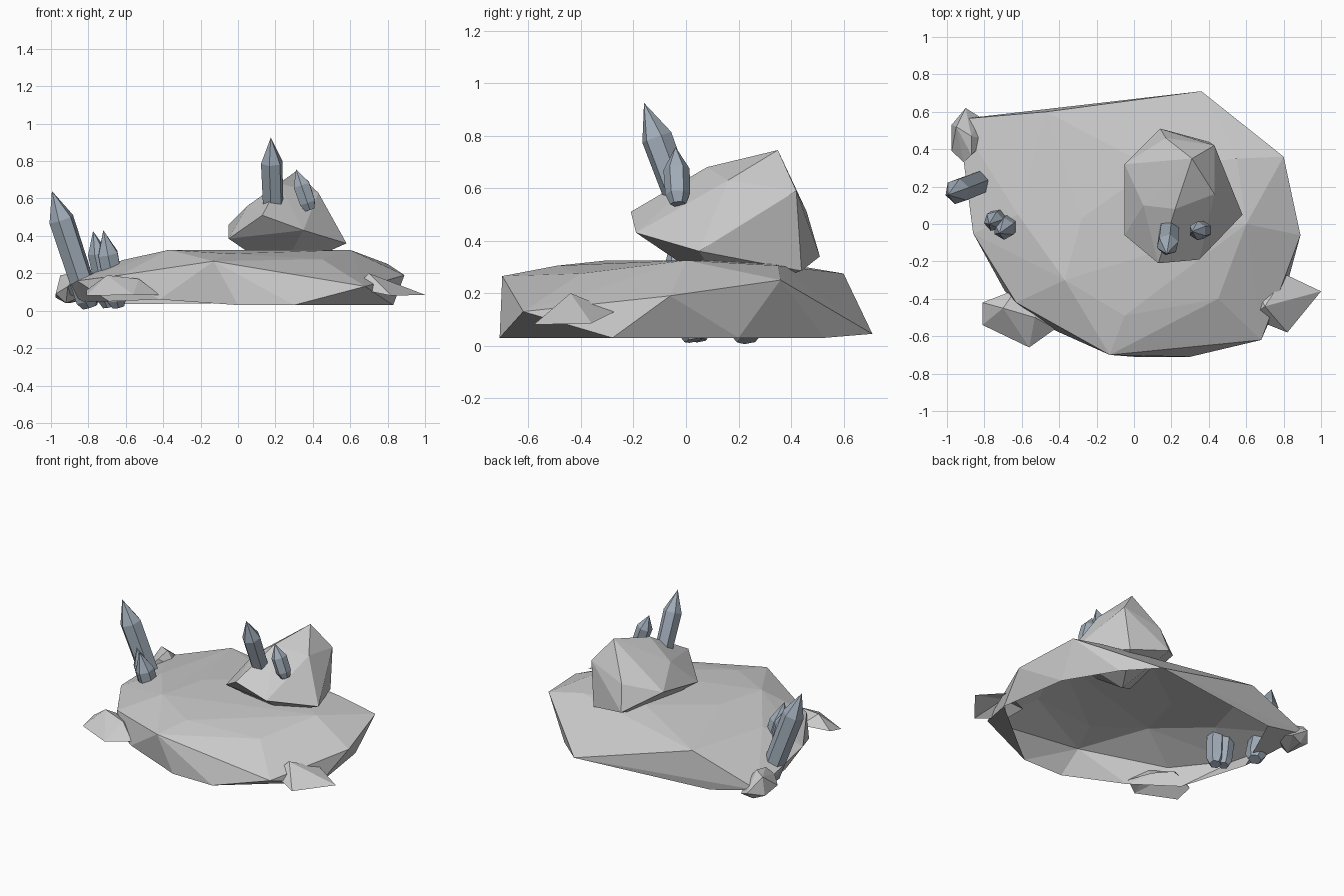
import bpy, bmesh, math
from mathutils import Vector

if "Cube" in bpy.data.objects:
    bpy.data.objects.remove(bpy.data.objects["Cube"])


def finish(bm, name, mat=None):
    bmesh.ops.recalc_face_normals(bm, faces=bm.faces)
    me = bpy.data.meshes.new(name)
    bm.to_mesh(me)
    bm.free()
    ob = bpy.data.objects.new(name, me)
    bpy.context.collection.objects.link(ob)
    if mat:
        me.materials.append(mat)
    return ob


def rock(name, pts, open_below=None):
    """Faceted stone: hull around its corners, optionally left open underneath."""
    bm = bmesh.new()
    for p in pts:
        bm.verts.new(p)
    bmesh.ops.convex_hull(bm, input=bm.verts[:])
    loose = [v for v in bm.verts if not v.link_faces]
    bmesh.ops.delete(bm, geom=loose, context='VERTS')
    bmesh.ops.recalc_face_normals(bm, faces=bm.faces)
    if open_below is not None:
        bottom = [f for f in bm.faces if f.normal.z < -0.5
                  and all(v.co.z < open_below for v in f.verts)]
        bmesh.ops.delete(bm, geom=bottom, context='FACES')
    return finish(bm, name)


def crystal(name, base, tip, r, cap, turn=0.0):
    """Six-sided prism from base to tip with a pointed cap and a chamfered foot."""
    base, tip = Vector(base), Vector(tip)
    axis = (tip - base).normalized()
    length = (tip - base).length
    u = axis.cross(Vector((0, 1, 0))).normalized()
    w = axis.cross(u)
    bm = bmesh.new()
    rings = []
    for d, k in ((0, 0.6), (0.04, 0.95), (length - cap, 1.0)):
        ring = []
        for i in range(6):
            a = turn + i * math.tau / 6
            ring.append(bm.verts.new(base + axis * d + (u * math.cos(a) + w * math.sin(a)) * r * k))
        rings.append(ring)
    top = bm.verts.new(tip)
    bm.faces.new(rings[0])
    for i in range(6):
        j = (i + 1) % 6
        for lo, hi in zip(rings, rings[1:]):
            bm.faces.new((lo[i], lo[j], hi[j], hi[i]))
        bm.faces.new((rings[-1][i], rings[-1][j], top))
    return finish(bm, name, crystal_mat)


crystal_mat = bpy.data.materials.new("crystal")
crystal_mat.diffuse_color = (0.36, 0.42, 0.49, 1)
crystal_mat.use_nodes = True
crystal_mat.node_tree.nodes["Principled BSDF"].inputs["Base Color"].default_value = crystal_mat.diffuse_color

# Broad slab, hollow from below
rock("slab", [
    # foot
    (0, -.71, .03), (.30, -.71, .03), (.83, -.28, .03), (.76, .2, .03),
    (.56, .53, .03), (.36, .71, .045), (-.60, .59, .035), (-.83, .1, .05),
    (-.69, -.36, .05), (-.42, -.57, .06),
    # shoulder
    (-.13, -.70, .265), (.68, -.62, .13), (.89, -.06, .19), (.80, .36, .25),
    (-.47, .60, .275), (-.94, .56, .11), (-.88, .2, .14), (-.86, -.05, .16), (-.63, -.42, .19),
    # top
    (-.37, -.30, .325), (-.05, -.49, .305), (.45, -.40, .275), (.60, 0, .325), (.55, .35, .305),
    (-.28, .03, .325), (-.62, .05, .27), (.1, .3, .325),
], open_below=0.07)

# Boulder resting on the slab
rock("boulder", [
    (.31, .35, .745), (.22, .08, .68), (.43, .16, .63), (.43, .42, .59), (.17, .46, .51),
    (.14, .51, .34), (-.05, .32, .46), (-.05, -.06, .385), (.13, -.21, .51), (.35, -.19, .43),
    (.58, .05, .36), (.51, .21, .47), (.40, .44, .285), (.05, .10, .56), (.22, .15, .20),
])

# Small stones around the edge
rock("left_back_stone", [
    (-.975, .53, .07), (-.975, .39, .09), (-.90, .62, .10), (-.82, .57, .06), (-.95, .52, .19),
    (-.87, .47, .20), (-.91, .33, .13), (-.87, .37, .18), (-.92, .40, .04), (-.90, .55, .04),
    (-.78, .45, .10),
])
rock("left_front_stone", [
    (-.81, -.42, .11), (-.81, -.54, .08), (-.56, -.66, .085), (-.42, -.56, .085),
    (-.63, -.35, .13), (-.70, -.45, .19), (-.53, -.50, .17), (-.50, -.42, .10),
], open_below=0.14)
rock("right_front_stone", [
    (1.0, -.36, .085), (.82, -.58, .08), (.62, -.50, .12), (.70, -.44, .20),
    (.81, -.27, .13), (.64, -.32, .10),
], open_below=0.14)

# Crystals: name, base, tip, radius, cap length, twist
for spec in (
    ("tall_left_crystal", (-.79, .235, .02), (-.995, .155, .64), .070, .16, .3),
    ("small_left_crystal_a", (-.69, .05, .02), (-.775, .0, .425), .054, .12, .2),
    ("small_left_crystal_b", (-.64, .03, .02), (-.72, -.05, .43), .060, .13, .5),
    ("tall_boulder_crystal", (.19, -.01, .52), (.175, -.16, .925), .060, .14, .3),
    ("small_boulder_crystal", (.385, -.03, .54), (.31, -.04, .757), .050, .09, .5),
):
    crystal(*spec)
